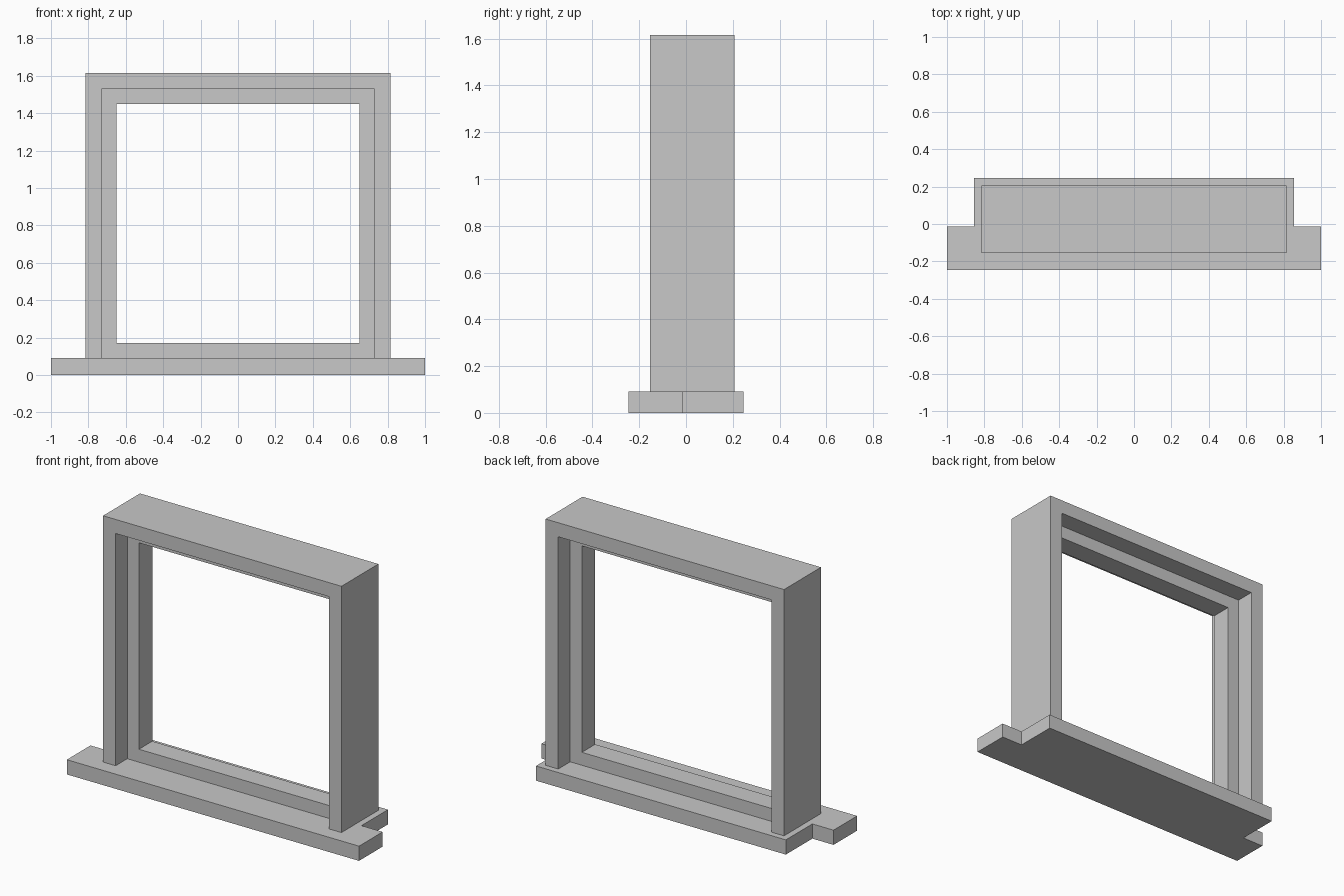
import bpy
import bmesh
from mathutils import Vector

cube = bpy.data.objects.get("Cube")
if cube:
    bpy.data.objects.remove(cube, do_unlink=True)

# Single plain grey
GREY = (0.58, 0.58, 0.58, 1.0)
grey = bpy.data.materials.new("plain grey")
grey.use_nodes = True
grey.diffuse_color = GREY
grey.node_tree.nodes["Principled BSDF"].inputs["Base Color"].default_value = GREY


def extruded(name, points, direction, faces=None):
    """Extrude flat faces over the points; by default one face through all."""
    bm = bmesh.new()
    verts = [bm.verts.new(p) for p in points]
    for face in faces or [range(len(points))]:
        bm.faces.new([verts[i] for i in face])
    grown = bmesh.ops.extrude_face_region(bm, geom=bm.faces[:], use_keep_orig=True)
    moved = [g for g in grown["geom"] if isinstance(g, bmesh.types.BMVert)]
    bmesh.ops.translate(bm, verts=moved, vec=Vector(direction))
    bmesh.ops.recalc_face_normals(bm, faces=bm.faces[:])
    mesh = bpy.data.meshes.new(name)
    bm.to_mesh(mesh)
    bm.free()
    mesh.materials.append(grey)
    obj = bpy.data.objects.new(name, mesh)
    bpy.context.collection.objects.link(obj)


def mirrored(half):
    """Complete a right-hand half outline across x = 0."""
    return half + [(-x, v) for x, v in reversed(half)]


def rectangle(w, bottom, top):
    return mirrored([(w, bottom), (w, top)])


SILL = 0.091               # sill thickness
W, TOP = 0.816, 1.615      # outer frame half width and top
IN_W, IN_TOP = 0.73, 1.528 # opening of the outer frame
BAR = 0.08                 # width of the inner frame bars
FRONT, BACK = -0.154, 0.207

# Notched window sill with projecting horns at the front
sill = mirrored([(1, -0.245), (1, -0.014), (0.855, -0.014), (0.855, 0.245)])
extruded("sill", [(x, y, 0) for x, y in sill], (0, 0, SILL))

# Outer lining: two jambs and a head, open at the bottom
lining = rectangle(W, SILL, TOP) + rectangle(IN_W, SILL, IN_TOP)[::-1]
extruded("outer_frame", [(x, FRONT, z) for x, z in lining], (0, BACK - FRONT, 0))

# Thinner closed ring set in the middle of the lining
ring = rectangle(IN_W, SILL, IN_TOP) + rectangle(IN_W - BAR, SILL + BAR, IN_TOP - BAR)
sides = [(i, (i + 1) % 4, (i + 1) % 4 + 4, i + 4) for i in range(4)]
extruded("inner_frame", [(x, -0.04, z) for x, z in ring], (0, 0.13, 0), sides)
